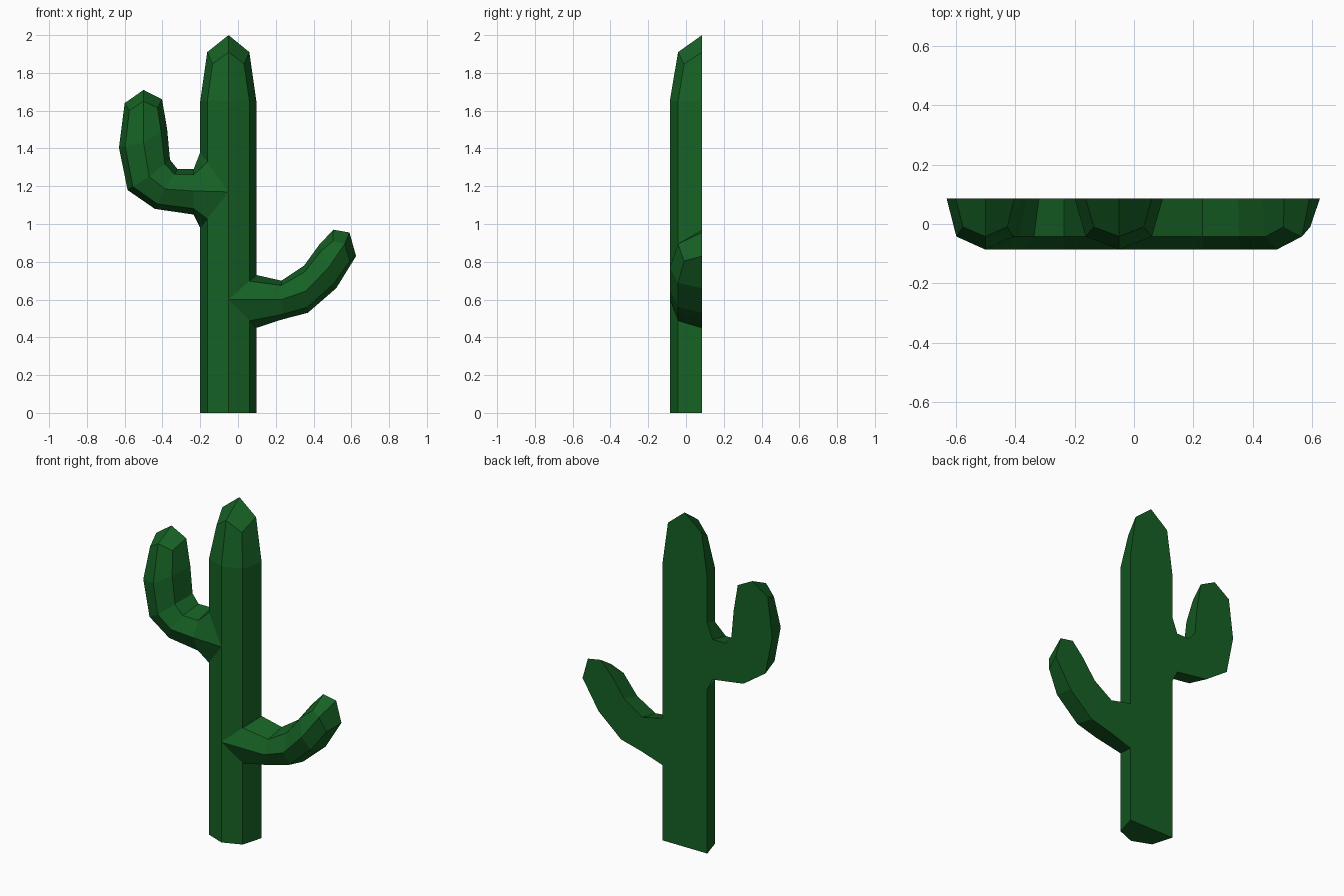
import bpy, bmesh
from mathutils import Vector

if "Cube" in bpy.data.objects:
    bpy.data.objects.remove(bpy.data.objects["Cube"])

BACK, MID, FRONT = 0.085, -0.042, -0.086

green = bpy.data.materials.new("cactus_green")
green.diffuse_color = (0.008, 0.12, 0.018, 1)
green.use_nodes = True
green.node_tree.nodes["Principled BSDF"].inputs["Base Color"].default_value = green.diffuse_color


def stem(name, rings, top, tip):
    """Half-octagon sweep; each ring is (edge, front ridge, edge) in x, z."""
    bm = bmesh.new()

    def vert(p, y):
        return bm.verts.new((p[0], y, p[1]))

    def make_ring(ring, ys, drop=Vector((0, 0))):
        a, r, b = (Vector(p) for p in ring)
        pts = [a, r.lerp(a, 0.75) - drop, r, r.lerp(b, 0.75) - drop, b]
        return [vert(p, y) for p, y in zip(pts, ys)]

    loops = [make_ring(r, (BACK, MID, FRONT, MID, BACK)) for r in rings]
    # the last ring narrows towards a faceted tip
    drop = (Vector(tip) - Vector(top[1])) * 0.7
    loops.append(make_ring(top, (BACK, -0.01, MID, -0.01, BACK), drop))
    for lo, hi in zip(loops, loops[1:]):
        for i in range(5):
            j = (i + 1) % 5
            bm.faces.new((lo[i], lo[j], hi[j], hi[i]))
    a, m, r, n, b = loops[-1]
    t = vert(tip, BACK)
    for f in ((a, m, r, t), (r, n, b, t), (b, a, t)):
        bm.faces.new(f)
    bm.faces.new(loops[0])
    bmesh.ops.recalc_face_normals(bm, faces=bm.faces)
    me = bpy.data.meshes.new(name)
    bm.to_mesh(me)
    bm.free()
    me.materials.append(green)
    ob = bpy.data.objects.new(name, me)
    bpy.context.collection.objects.link(ob)


# trunk
stem("trunk",
     [((-0.2, z), (-0.05, z), (0.097, z)) for z in (0, 1.65)],
     ((-0.163, 1.91), (-0.05, 1.91), (0.06, 1.91)), (-0.05, 2.0))

# upper arm, curling straight up
stem("left_arm",
     [((-0.2, 0.98), (-0.05, 1.17), (-0.2, 1.38)),
      ((-0.235, 1.05), (-0.235, 1.175), (-0.235, 1.29)),
      ((-0.44, 1.08), (-0.385, 1.185), (-0.32, 1.29)),
      ((-0.585, 1.18), (-0.47, 1.25), (-0.36, 1.34)),
      ((-0.63, 1.405), (-0.5, 1.43), (-0.375, 1.5))],
     ((-0.6, 1.64), (-0.5, 1.65), (-0.402, 1.66)), (-0.5, 1.71))

# lower arm, leaning outwards
stem("right_arm",
     [((0.097, 0.45), (-0.05, 0.6), (0.097, 0.73)),
      ((0.235, 0.495), (0.23, 0.6), (0.23, 0.70)),
      ((0.37, 0.53), (0.36, 0.645), (0.35, 0.78)),
      ((0.52, 0.66), (0.48, 0.77), (0.43, 0.89))],
     ((0.625, 0.83), (0.565, 0.895), (0.505, 0.97)), (0.59, 0.955))
